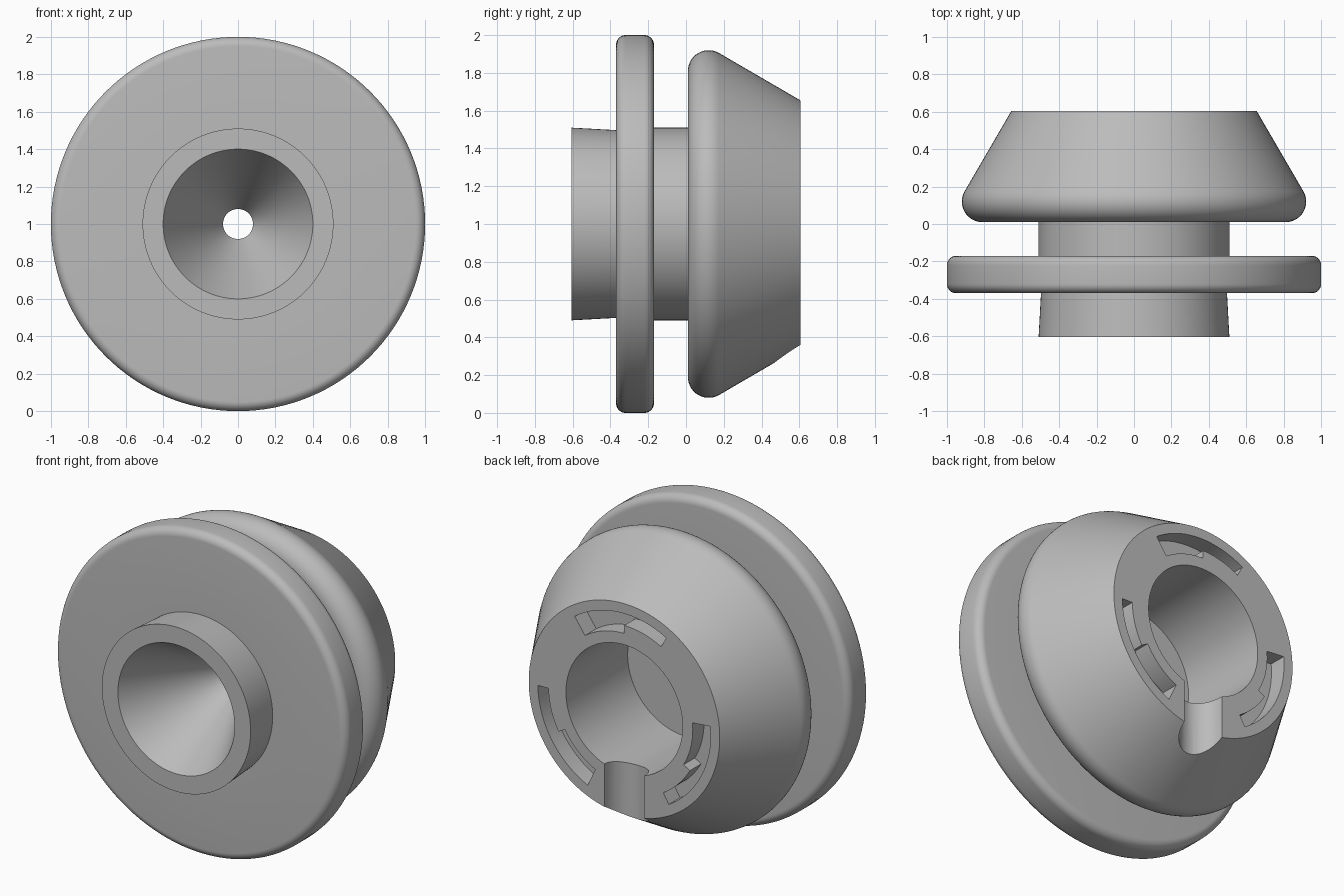
import bpy, bmesh
from math import sin, cos, pi, radians
from mathutils import Matrix, Vector

cube = bpy.data.objects.get("Cube")
if cube:
    bpy.data.objects.remove(cube, do_unlink=True)

AXIS_Z = 1.0     # height of the turning axis
BACK = 0.605     # y of the back face; the front is at -BACK
STEPS = 128

grey = bpy.data.materials.new("plain_grey")
grey.use_nodes = True
colour = (0.5, 0.5, 0.5, 1)
grey.diffuse_color = colour
grey.node_tree.nodes["Principled BSDF"].inputs["Base Color"].default_value = colour


def make_object(name, bm):
    bmesh.ops.recalc_face_normals(bm, faces=bm.faces)
    mesh = bpy.data.meshes.new(name)
    bm.to_mesh(mesh)
    bm.free()
    mesh.materials.append(grey)
    obj = bpy.data.objects.new(name, mesh)
    bpy.context.collection.objects.link(obj)
    return obj


def fillet(y, r, size, start, end, steps=8):
    """Arc of (y, radius) points; angle 0 points outward, -90 to the front."""
    angles = [radians(start + (end - start) * i / steps) for i in range(steps + 1)]
    return [(y + size * sin(a), r + size * cos(a)) for a in angles]


def lathe(name, profile):
    """Turn a closed (y, radius) profile around the y axis."""
    bm = bmesh.new()
    rings = []
    for i in range(STEPS):
        a = 2 * pi * i / STEPS
        rings.append([bm.verts.new((r * sin(a), y, AXIS_Z + r * cos(a))) for y, r in profile])
    n = len(profile)
    for i, ring in enumerate(rings):
        nxt = rings[(i + 1) % STEPS]
        for j in range(n):
            k = (j + 1) % n
            bm.faces.new((ring[j], ring[k], nxt[k], nxt[j]))
    return make_object(name, bm)


def arc(r, start, end, steps=16):
    angles = [radians(start + (end - start) * i / steps) for i in range(steps + 1)]
    return [(r * sin(a), r * cos(a)) for a in angles]


def slot_cutter(turn):
    """Curved slot, wide in one half and narrow in the other."""
    outline = arc(0.593, turn - 29, turn + 35, 24) + arc(0.47, turn + 35, turn) + arc(0.52, turn, turn - 29)
    bm = bmesh.new()
    face = bm.faces.new([bm.verts.new((x, BACK - 0.11, AXIS_Z + z)) for x, z in outline])
    grown = bmesh.ops.extrude_face_region(bm, geom=[face])["geom"]
    bmesh.ops.translate(bm, vec=Vector((0, 0.2, 0)),
                        verts=[v for v in grown if isinstance(v, bmesh.types.BMVert)])
    return make_object("slot_cutter", bm)


def groove_cutter():
    """Round radial groove from the bore out through the bottom."""
    bm = bmesh.new()
    bmesh.ops.create_cone(bm, cap_ends=True, segments=48, radius1=0.137, radius2=0.137,
                          depth=0.8, matrix=Matrix.Translation((0, BACK, 0.35)))
    return make_object("groove_cutter", bm)


# Body: front boss, flange, neck, tapered rear, bore and funnel
profile = [(-BACK, 0.4), (-BACK, 0.51), (-0.37, 0.497)]
profile += fillet(-0.32, 0.95, 0.05, -90, 0) + fillet(-0.22, 0.95, 0.05, 0, 90)
profile += [(-0.17, 0.51), (0.01, 0.51)]
profile += fillet(0.12, 0.81, 0.11, -90, 30, 14)
profile += [(BACK, 0.655), (BACK, 0.4), (0.0, 0.4), (0.0, 0.08), (-0.02, 0.08)]
body = lathe("spool_body", profile)

# Three slots and the groove in the back face
cutters = [slot_cutter(t) for t in (0, 120, 240)] + [groove_cutter()]
bpy.context.view_layer.objects.active = body
for cutter in cutters:
    cutter.hide_render = True
    mod = body.modifiers.new("cut", "BOOLEAN")
    mod.operation = "DIFFERENCE"
    mod.solver = "EXACT"
    mod.object = cutter
    bpy.ops.object.modifier_apply(modifier=mod.name)
    bpy.data.objects.remove(cutter, do_unlink=True)

bpy.ops.object.select_all(action="DESELECT")
body.select_set(True)
bpy.ops.object.shade_smooth_by_angle(angle=radians(28))
